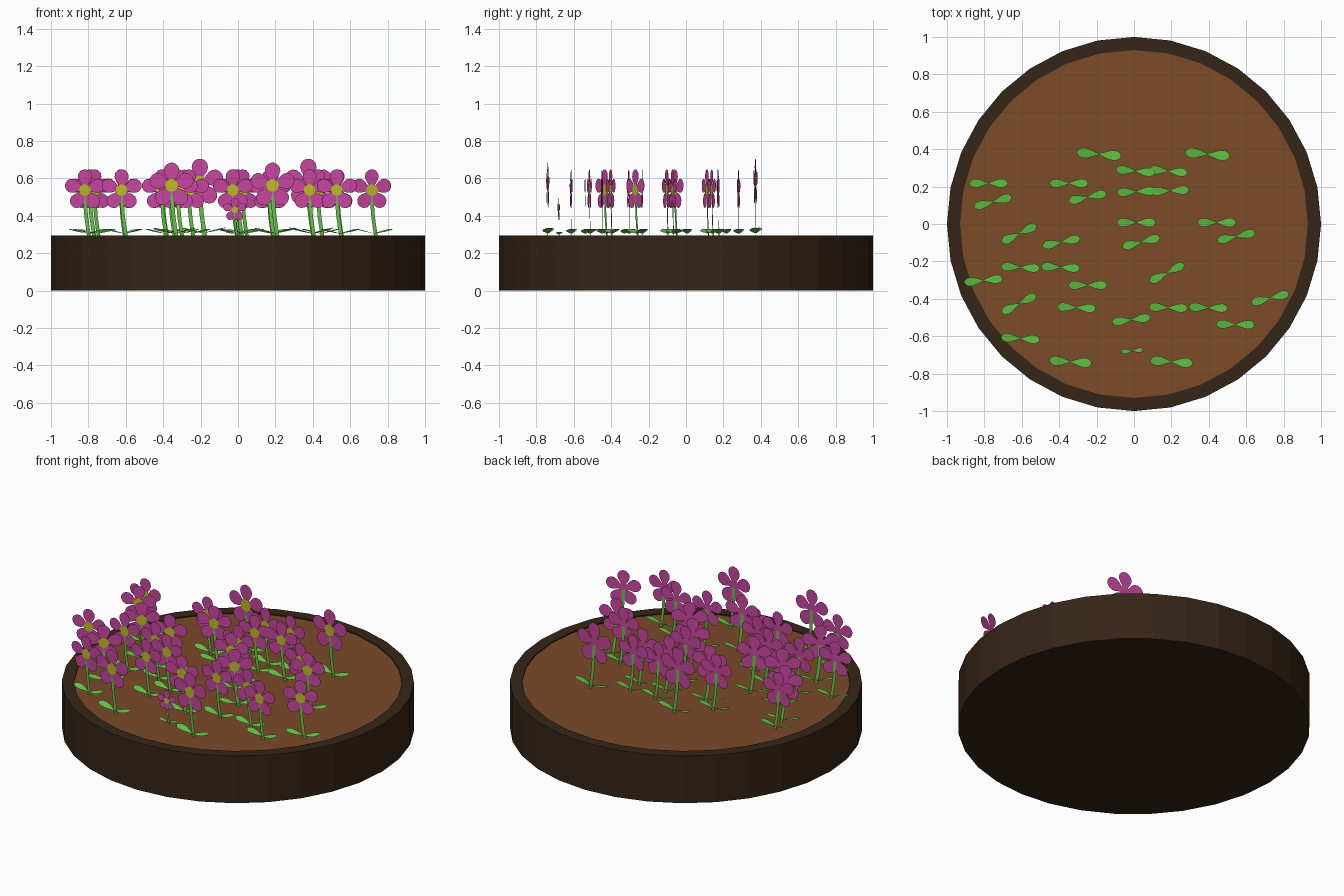
import bpy, bmesh
from math import sin, cos, pi, radians

if "Cube" in bpy.data.objects:
    bpy.data.objects.remove(bpy.data.objects["Cube"])


def material(name, rgb):
    m = bpy.data.materials.new(name)
    m.diffuse_color = (*rgb, 1)
    m.use_nodes = True
    m.node_tree.nodes["Principled BSDF"].inputs["Base Color"].default_value = m.diffuse_color
    return m


DARK = material("dark_wood", (0.036, 0.018, 0.008))
SOIL = material("soil_brown", (0.2, 0.07, 0.022))
PINK = material("petal_pink", (0.58, 0.06, 0.35))
YELLOW = material("centre_yellow", (0.5, 0.5, 0.02))
STEM = material("stem_green", (0.13, 0.55, 0.06))
LEAF = material("leaf_green", (0.13, 0.6, 0.06))


def add_object(name, mesh):
    ob = bpy.data.objects.new(name, mesh)
    bpy.context.collection.objects.link(ob)
    return ob


def to_mesh(name, bm, mats):
    me = bpy.data.meshes.new(name)
    bm.to_mesh(me)
    bm.free()
    for m in mats:
        me.materials.append(m)
    return me


def lathe(name, profile, mat, sides=32):
    """Revolve (radius, z) points; cap the first and last rings."""
    bm = bmesh.new()
    rings = [[bm.verts.new((r * cos(2 * pi * i / sides), r * sin(2 * pi * i / sides), z))
              for i in range(sides)] for r, z in profile]
    for a, b in zip(rings, rings[1:]):
        for i in range(sides):
            j = (i + 1) % sides
            bm.faces.new((a[i], a[j], b[j], b[i]))
    bm.faces.new(rings[0][::-1])
    if name == "soil":
        bm.faces.new(rings[-1])
    return add_object(name, to_mesh(name, bm, [mat]))


# Round planter with a rim, and the soil filling it
lathe("planter", [(1, 0), (1, 0.295), (0.93, 0.295), (0.93, 0.285)], DARK)
lathe("soil", [(0.93, 0.28), (0.93, 0.288)], SOIL)


def ribbon(bm, left, right, mat):
    """Strip of quads between two edge lines."""
    a = [bm.verts.new(p) for p in left]
    b = [bm.verts.new(p) for p in right]
    for i in range(len(a) - 1):
        f = bm.faces.new((a[i], b[i], b[i + 1], a[i + 1]))
        f.material_index = mat


def build_flower():
    bm = bmesh.new()
    hx, hz = -0.012, 0.245
    # Five flat petals facing the front
    outline = [(0.0, 0.008), (0.03, 0.018), (0.05, 0.031), (0.07, 0.038),
               (0.09, 0.034), (0.104, 0.021), (0.11, 0.006)]
    for k in range(5):
        a = pi / 2 + k * 2 * pi / 5
        c, s = cos(a), sin(a)
        sides = [[(hx + r * c - t * w * s, 0, hz + r * s + t * w * c) for r, w in outline]
                 for t in (1, -1)]
        ribbon(bm, sides[0], sides[1], 0)
    # Round yellow centre just in front of the petals
    disc = [bm.verts.new((hx + 0.031 * cos(i * pi / 8), -0.003, hz + 0.031 * sin(i * pi / 8)))
            for i in range(16)]
    bm.faces.new(disc).material_index = 1
    # Flat curved stem just behind the petals
    path = [(0.012, -0.007), (0.003, 0.05), (-0.004, 0.1), (-0.009, 0.16), (-0.012, 0.235)]
    ribbon(bm, [(x - 0.010, 0.002, z) for x, z in path],
           [(x + 0.010, 0.002, z) for x, z in path], 2)
    # A pair of leaves rising outward from the stem
    leaf = [(0.0, 0.003), (0.025, 0.012), (0.05, 0.021), (0.075, 0.024),
            (0.092, 0.018), (0.103, 0.004)]
    for d in (1, -1):
        edge = [[(0.002 + d * r, 0.003 + t * w, 0.012 + 0.24 * r + 0.15 * t * w)
                 for r, w in leaf] for t in (d, -d)]
        ribbon(bm, edge[0], edge[1], 3)
    return to_mesh("flower", bm, [PINK, YELLOW, STEM, LEAF])


# Flowers: x, y, turn in degrees, scale
flower = build_flower()
PLACES = [
    (-.19, .37, -5, 1.16), (.39, .37, -5, 1.16), (-.78, .215, 0, 1), (-.35, .215, 0, 1),
    (.005, .28, -5, 1), (.18, .28, -5, 1), (.01, .17, 3, 1), (.19, .175, 3, 1),
    (-.755, .115, 15, 1), (-.25, .14, 12, 1), (.01, .005, 0, 1), (.44, .005, 0, 1),
    (-.615, -.055, 26, 1), (-.39, -.10, 12, 1), (.037, -.10, 14, 1), (.545, -.07, 12, 1),
    (-.61, -.235, -3, 1), (-.395, -.235, -3, 1), (.176, -.265, 27, 1), (-.807, -.305, 6, 1),
    (-.25, -.33, 0, 1), (-.615, -.43, 27, 1), (-.31, -.45, -3, 1), (.18, -.45, -2, 1),
    (.395, -.45, -2, 1), (.727, -.40, 14, 1), (-.016, -.515, 7, 1), (-.61, -.615, -4, 1),
    (.54, -.54, -1, 1), (-.342, -.74, -4, 1.1), (.198, -.74, -4, 1.1), (-.011, -.68, 6, .57),
]
for i, (x, y, turn, size) in enumerate(PLACES):
    ob = add_object(f"flower_{i + 1}", flower)
    ob.location = (x, y, 0.293)
    ob.rotation_euler.z = radians(turn)
    ob.scale = (size, size, size)
